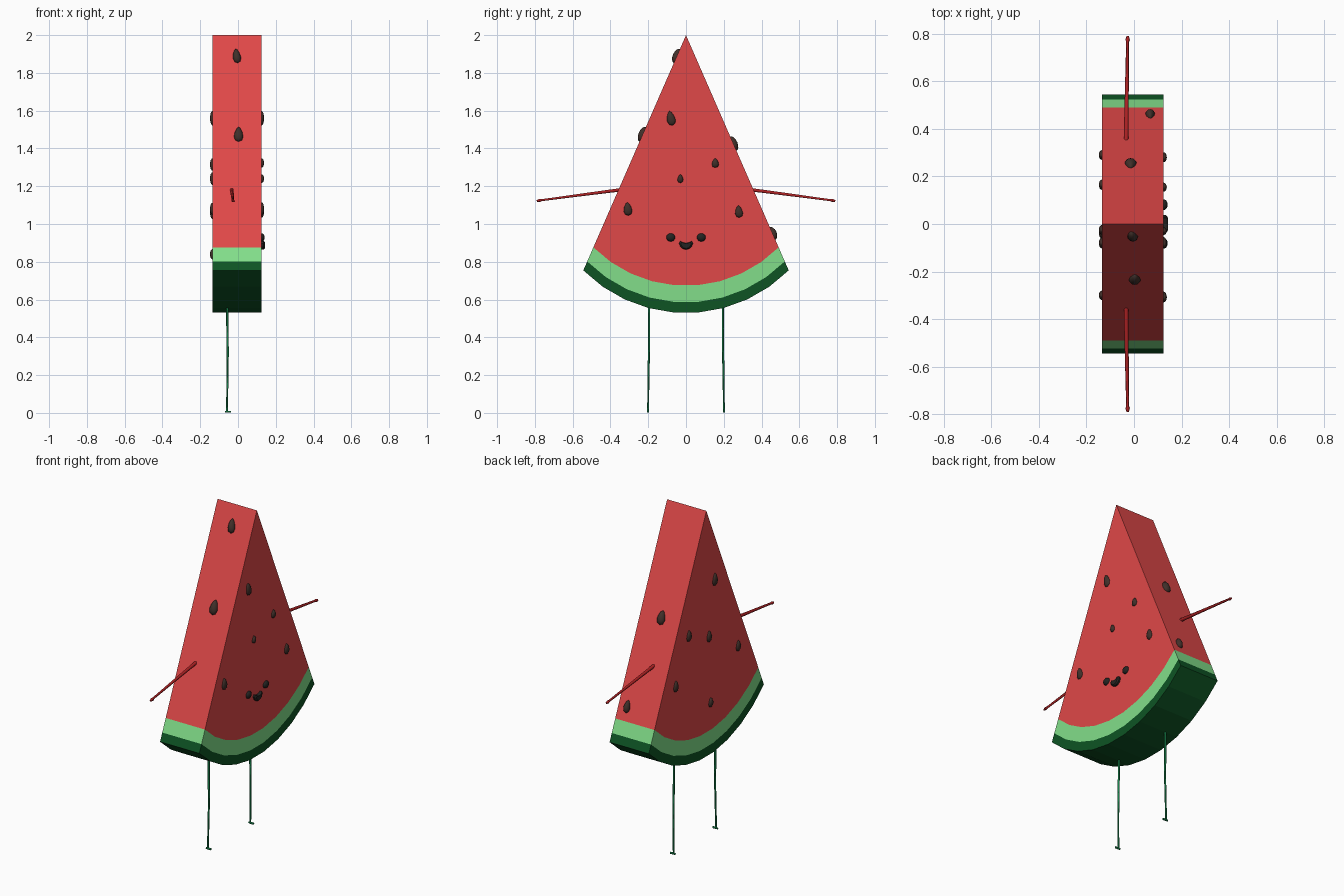
import bpy, bmesh, math
from mathutils import Matrix, Vector

if "Cube" in bpy.data.objects:
    bpy.data.objects.remove(bpy.data.objects["Cube"])


def mat(name, r, g, b):
    m = bpy.data.materials.new(name)
    lin = [((c / 255 + 0.055) / 1.055) ** 2.4 if c > 10 else c / 3295 for c in (r, g, b)]
    m.diffuse_color = (*lin, 1)
    m.use_nodes = True
    m.node_tree.nodes["Principled BSDF"].inputs["Base Color"].default_value = m.diffuse_color
    return m


RED = mat("flesh red", 224, 72, 72)
PALE = mat("pale green", 130, 222, 138)
DARK = mat("dark green", 14, 84, 36)
SEED = mat("seed brown", 64, 48, 42)
FACE = mat("face black", 36, 36, 34)
ARM = mat("arm red", 176, 34, 36)
LEG = mat("leg green", 22, 130, 74)


def finish(bm, name, mats, smooth=False):
    bmesh.ops.recalc_face_normals(bm, faces=bm.faces[:])
    me = bpy.data.meshes.new(name)
    bm.to_mesh(me)
    bm.free()
    for m in mats:
        me.materials.append(m)
    for p in me.polygons:
        p.use_smooth = smooth
    ob = bpy.data.objects.new(name, me)
    bpy.context.collection.objects.link(ob)
    return ob


# Slice: one arc scaled about the apex gives flesh, pale rind and dark rind
XC, HALF, APEX = -0.005, 0.13, 2.0


def arc(scale):
    pts = []
    for i in range(10):
        a = math.radians(-45 + 10 * i)
        y, z = 0.769 * math.sin(a), 1.298 - 0.769 * math.cos(a)
        pts.append((y * scale, APEX + (z - APEX) * scale))
    return pts


bm = bmesh.new()
rows = [[bm.verts.new((XC - HALF, y, z)) for y, z in arc(s)] for s in (0.902, 0.962, 1.0)]
apex = bm.verts.new((XC - HALF, 0, APEX))
bm.faces.new([apex] + rows[0])
for k in (0, 1):
    for i in range(9):
        f = bm.faces.new((rows[k][i], rows[k][i + 1], rows[k + 1][i + 1], rows[k + 1][i]))
        f.material_index = k + 1
# outer walls follow each edge; shared inner edges stay flat inside the body
front = bm.faces[:]
border = [(e, e.link_faces[0].material_index) for e in bm.edges if len(e.link_faces) == 1]
copy = {v: bm.verts.new(v.co + Vector((2 * HALF, 0, 0))) for v in bm.verts[:]}
for f in front:
    bm.faces.new([copy[v] for v in reversed(f.verts)]).material_index = f.material_index
for e, idx in border:
    a, b = e.verts
    bm.faces.new((a, b, copy[b], copy[a])).material_index = idx
finish(bm, "melon_slice", [RED, PALE, DARK])


# Seeds: tapered spheres half sunk into a surface
def pip(name, pos, normal, w, h, depth, tilt=0, material=SEED, taper=0.35):
    n = Vector(normal).normalized()
    side = Vector((0, 0, 1)).cross(n).normalized()
    up = n.cross(side)
    bm = bmesh.new()
    bmesh.ops.create_uvsphere(bm, u_segments=10, v_segments=8, radius=1)
    for v in bm.verts:
        v.co.x *= 1 - taper * (v.co.y + 0.2)
        v.co = Vector((v.co.x * w / 2, v.co.y * h / 2, v.co.z * depth))
    rot = Matrix((side, up, n)).transposed().to_4x4()
    bm.transform(Matrix.Translation(pos) @ rot @ Matrix.Rotation(math.radians(tilt), 4, 'Z'))
    return finish(bm, name, [material], True)


right = [(-0.08, 1.56, .046, .078, 12), (0.155, 1.323, .038, .05, 0), (-0.03, 1.24, .032, .045, 0),
         (-0.308, 1.08, .046, .07, 5), (0.28, 1.066, .042, .065, 5)]
left = [(-0.08, 1.56, .046, .076, 0), (0.165, 1.315, .044, .066, 0), (-0.025, 1.24, .042, .068, 0),
        (-0.30, 1.08, .04, .065, 0), (0.29, 1.06, .042, .068, 0), (-0.04, 0.84, .04, .056, 0)]
for sx, spots in ((1, right), (-1, left)):
    for y, z, w, h, t in spots:
        pip("side_seed", (XC + sx * HALF, y, z), (sx, 0, 0), w, h, 0.013, t)

slope = 0.5437 / 1.2458
for sy, x, z, w, h, t in ((-1, -.007, 1.89, .044, .082, 8), (-1, .003, 1.475, .05, .085, 0),
                          (1, -.014, 1.425, .05, .082, 0), (1, .068, .95, .04, .072, 0)):
    pip("edge_seed", (x, sy * slope * (APEX - z), z), (0, sy, slope), w, h, 0.022, t)

# Face on the right side: two eyes and a smiling mouth
for s in (-1, 1):
    pip("eye", (XC + HALF, s * 0.081, 0.929), (1, 0, 0), 0.048, 0.044, 0.016, 0, FACE, 0)
outline = [(-.037, .898), (-.03, .91), (-.021, .904), (0, .899), (.021, .904), (.03, .91),
           (.037, .898), (.03, .88), (.016, .868), (0, .865), (-.016, .868), (-.03, .88)]
bm = bmesh.new()
rings = []
for dx, s in ((-0.005, 1), (0.01, 1), (0.017, 0.75)):
    rings.append([bm.verts.new((XC + HALF + dx, y * s, .889 + (z - .889) * s)) for y, z in outline])
for a, b in zip(rings, rings[1:]):
    for i in range(12):
        j = (i + 1) % 12
        bm.faces.new((a[i], a[j], b[j], b[i]))
bm.faces.new(rings[0])
bm.faces.new(rings[-1])
finish(bm, "mouth", [FACE])


# Limbs: thin tapered tubes along a few points (x, y, z, radius)
def limb(name, pts, material):
    cu = bpy.data.curves.new(name, 'CURVE')
    cu.dimensions = '3D'
    cu.bevel_depth = 1
    cu.bevel_resolution = 1
    cu.use_fill_caps = True
    sp = cu.splines.new('POLY')
    sp.points.add(len(pts) - 1)
    for p, (x, y, z, r) in zip(sp.points, pts):
        p.co = (x, y, z, 1)
        p.radius = r
    cu.materials.append(material)
    ob = bpy.data.objects.new(name, cu)
    bpy.context.collection.objects.link(ob)


for s in (-1, 1):
    limb("arm", [(-.033, s * .35, 1.181, .01), (-.033, s * .37, 1.178, .01), (-.03, s * .57, 1.152, .008),
                 (-.027, s * .765, 1.126, .006), (-.027, s * .775, 1.125, .009), (-.026, s * .79, 1.122, .005)], ARM)
    limb("thumb", [(-.027, s * .765, 1.127, .005), (-.02, s * .775, 1.12, .004)], ARM)
    limb("leg", [(-.057, s * .195, .60, .006), (-.056, s * .196, .36, .006), (-.054, s * .196, .345, .006),
                 (-.056, s * .199, .15, .005), (-.059, s * .201, .006, .005)], LEG)
    limb("foot", [(-.07, s * .201, .006, .005), (-.055, s * .201, .006, .006), (-.037, s * .201, .006, .006)], LEG)
